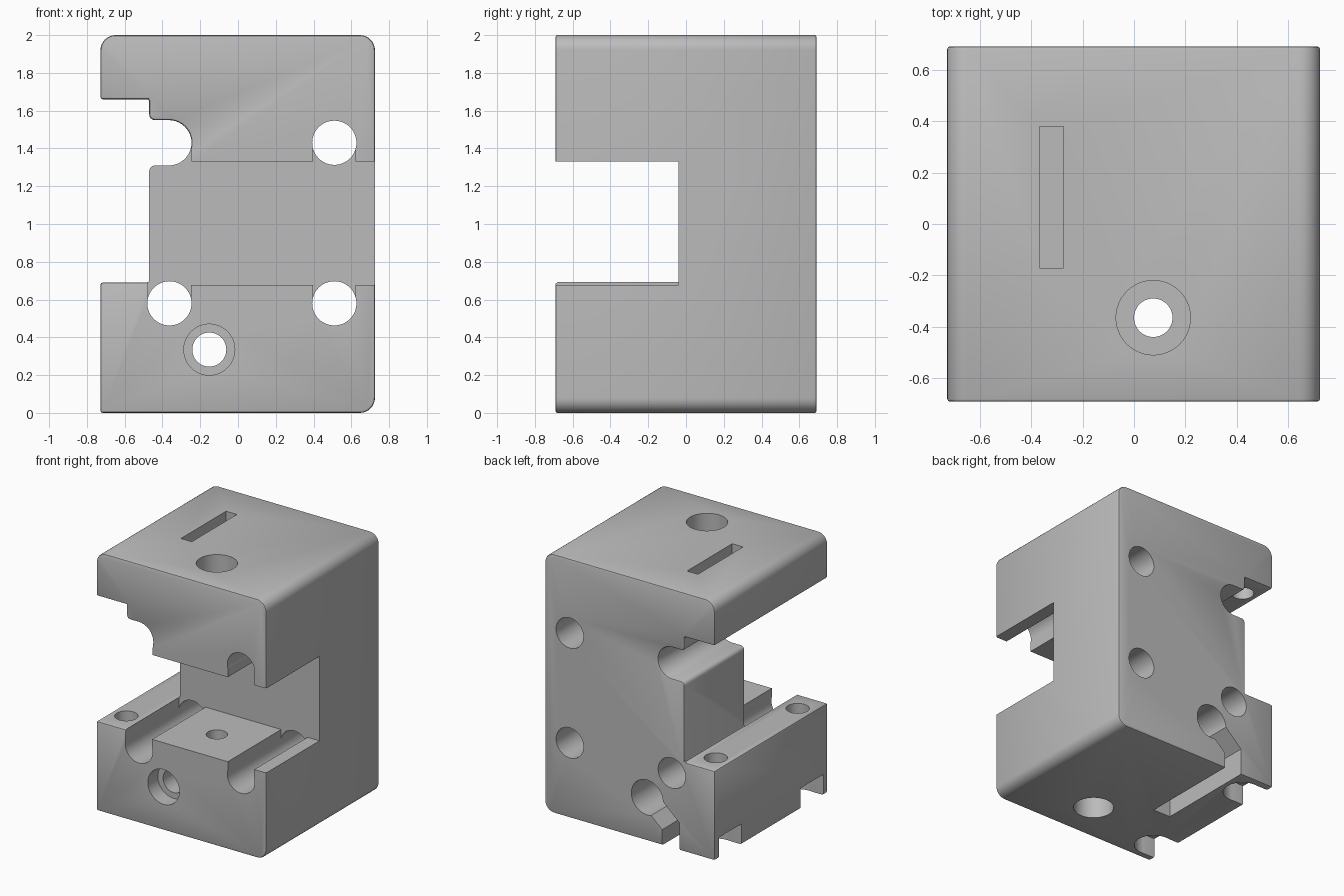
import bpy, bmesh, math
from math import pi, cos, sin
from mathutils import Vector

cube = bpy.data.objects.get("Cube")
if cube:
    bpy.data.objects.remove(cube, do_unlink=True)

grey = bpy.data.materials.new("plain grey")
grey.use_nodes = True
COLOUR = (0.5, 0.5, 0.5, 1)
grey.diffuse_color = COLOUR
grey.node_tree.nodes["Principled BSDF"].inputs["Base Color"].default_value = COLOUR

LEFT, RIGHT, FRONT, BACK = -0.728, 0.725, -0.692, 0.692


def arc(x, z, r, start, end, steps=8):
    """Points along an arc, angles in degrees."""
    angles = [math.radians(start + (end - start) * i / steps) for i in range(steps + 1)]
    return [(x + r * cos(a), z + r * sin(a)) for a in angles]


def prism(name, outline, y0, y1):
    """Extrude an x-z outline from y0 to y1."""
    bm = bmesh.new()
    face = bm.faces.new([bm.verts.new((x, y0, z)) for x, z in outline])
    new = bmesh.ops.extrude_face_region(bm, geom=[face])["geom"]
    bmesh.ops.translate(bm, vec=(0, y1 - y0, 0),
                        verts=[v for v in new if isinstance(v, bmesh.types.BMVert)])
    bmesh.ops.recalc_face_normals(bm, faces=bm.faces)
    mesh = bpy.data.meshes.new(name)
    bm.to_mesh(mesh)
    bm.free()
    obj = bpy.data.objects.new(name, mesh)
    bpy.context.collection.objects.link(obj)
    return obj


def box(name, x0, x1, y0, y1, z0, z1):
    return prism(name, [(x0, z0), (x1, z0), (x1, z1), (x0, z1)], y0, y1)


def cylinder(name, start, end, r, r_end=None):
    """Round cutter between two points."""
    start, end = Vector(start), Vector(end)
    axis = end - start
    bpy.ops.mesh.primitive_cone_add(
        vertices=48, radius1=r, radius2=r_end or r, depth=axis.length,
        location=(start + end) / 2, rotation=axis.to_track_quat('Z', 'Y').to_euler())
    obj = bpy.context.object
    obj.name = name
    return obj


def apply_modifier(obj, mod):
    bpy.ops.object.select_all(action='DESELECT')
    bpy.context.view_layer.objects.active = obj
    obj.select_set(True)
    bpy.ops.object.modifier_apply(modifier=mod.name)


def cut(cutter):
    cutter.hide_render = True
    mod = body.modifiers.new("cut", 'BOOLEAN')
    mod.operation, mod.solver, mod.object = 'DIFFERENCE', 'EXACT', cutter
    apply_modifier(body, mod)
    bpy.data.objects.remove(cutter, do_unlink=True)


# Body outline: rounded corners, side step and open rod slot
outline = [(LEFT, 0)]
outline += arc(0.645, 0.08, 0.08, -90, 0)
outline += arc(0.645, 1.92, 0.08, 0, 90)
outline += arc(-0.648, 1.92, 0.08, 90, 180)
outline += [(LEFT, 1.66), (-0.47, 1.66)]
outline += arc(-0.44, 1.58, 0.03, 180, 270, 4)
outline += arc(-0.366, 1.43, 0.12, 90, -90, 20)
outline += arc(-0.44, 1.28, 0.03, 90, 180, 4)
outline += [(-0.47, 0.69), (LEFT, 0.69)]
body = prism("carriage_block", outline, FRONT, BACK)
bevel = body.modifiers.new("edges", 'BEVEL')
bevel.width, bevel.segments = 0.012, 2
bevel.limit_method, bevel.angle_limit = 'ANGLE', math.radians(40)
apply_modifier(body, bevel)

# Front opening
cut(box("opening", -0.473, 1, -1, -0.04, 0.677, 1.33))
cut(box("slot_mouth", -0.6, -0.246, -1, -0.04, 1.2, 1.43))

# Rod holes, with open grooves in front
for x, z, z_open in ((0.51, 1.43, 1.2), (0.51, 0.58, 0.8), (-0.363, 0.58, 0.8)):
    cut(cylinder("rod_hole", (x, -1, z), (x, 1, z), 0.117))
    cut(box("groove", x - 0.113, x + 0.113, -1, -0.04, min(z, z_open), max(z, z_open)))

# Long clamp screw: narrow bore, head recess, wide rear bore
SX, SZ = -0.152, 0.335
cut(cylinder("screw_bore", (SX, -1, SZ), (SX, 1, SZ), 0.09))
cut(cylinder("screw_head", (SX, -1, SZ), (SX, -0.57, SZ), 0.135))
cut(cylinder("rear_bore", (SX, -0.11, SZ), (SX, 1, SZ), 0.135))

# Slanted slit from the rear bore to the bottom
cut(prism("slit", [(-0.43, -0.1), (-0.28, -0.1), (-0.28, 0.12), (-0.18, 0.21),
                   (-0.18, 0.41), (-0.22, 0.40), (-0.43, 0.21)], -0.11, 1))

# Vertical screw with recesses at top and bottom
VX, VY = 0.075, -0.365
cut(cylinder("upright_bore", (VX, VY, -1), (VX, VY, 3), 0.075))
cut(cylinder("top_recess", (VX, VY, 1.8), (VX, VY, 2.2), 0.145))
cut(cylinder("bottom_recess", (VX, VY, -0.2), (VX, VY, 0.18), 0.145))

# Narrow pocket in the top
cut(box("top_pocket", -0.368, -0.275, -0.172, 0.38, 1.8, 2.2))

# Side flange screws with pockets open to the side
for y in (-0.5, 0.5):
    cut(cylinder("flange_hole", (-0.605, y, -0.5), (-0.605, y, 1.85), 0.082))
    cut(cylinder("head_pocket", (-0.605, y, -0.2), (-0.605, y, 0.16), 0.14))
    cut(box("pocket_mouth", -1, -0.605, y - 0.138, y + 0.138, -0.2, 0.158))

body.data.materials.clear()
body.data.materials.append(grey)
bpy.ops.object.select_all(action='DESELECT')
body.select_set(True)
bpy.context.view_layer.objects.active = body
bpy.ops.object.shade_smooth_by_angle(angle=math.radians(30))
